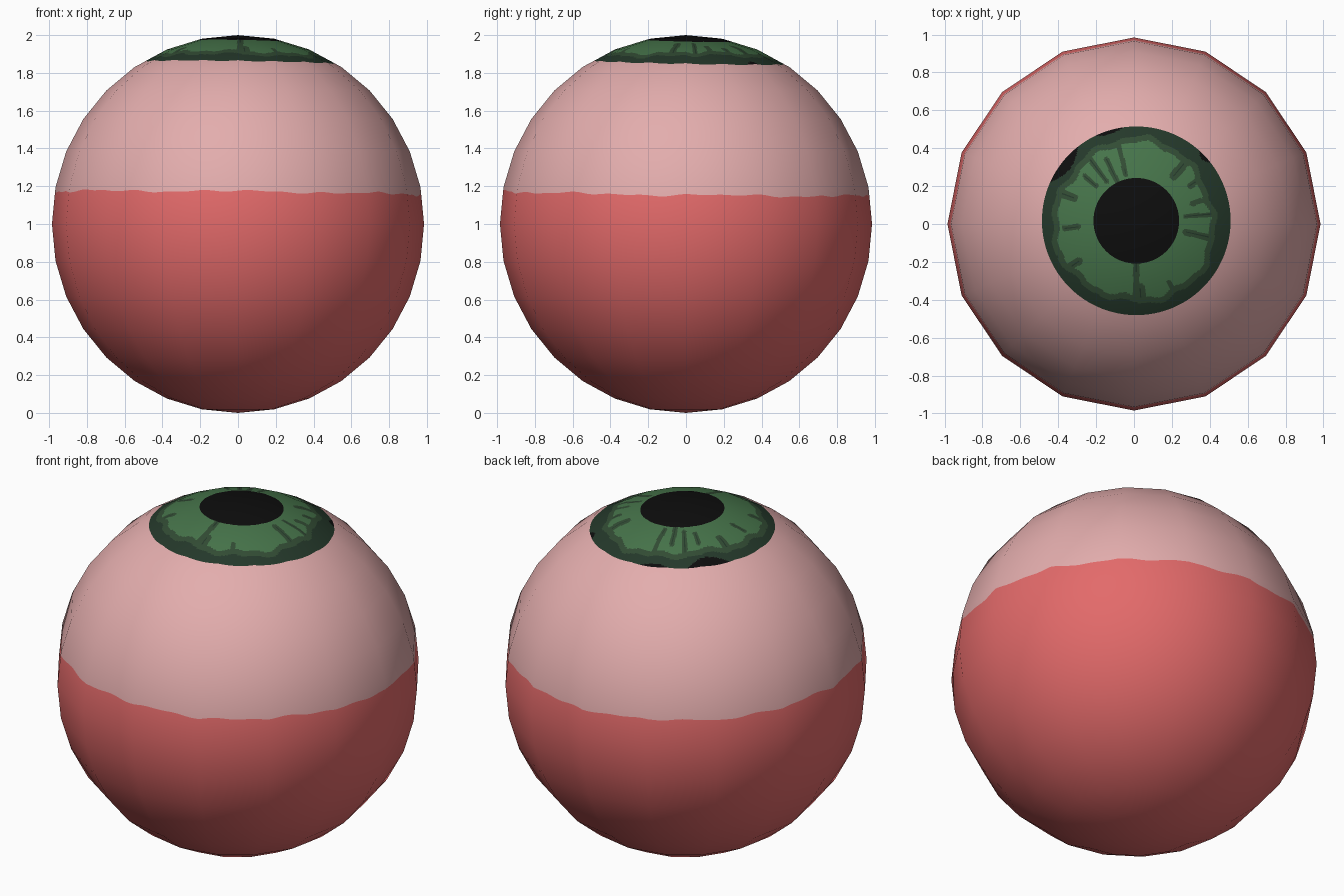
import bpy
import math
from mathutils import Vector

if "Cube" in bpy.data.objects:
    bpy.data.objects.remove(bpy.data.objects["Cube"])

SEG = 16                    # sides and rings of the low-poly ball
STEP = 2 * math.pi / SEG
RAD = 0.985                 # sideways radius (height radius is 1)
N = 384                     # fine columns, so painted edges stay clean
CX, CY = 0.012, 0.017       # iris centre seen from above
R_PUPIL, R_IRIS = 0.226, 0.498


def lin(c):
    c /= 255
    return c / 12.92 if c <= 0.04045 else ((c + 0.055) / 1.055) ** 2.4


def material(name, rgb):
    m = bpy.data.materials.new(name)
    m.diffuse_color = (*[lin(c) for c in rgb], 1)
    m.use_nodes = True
    m.node_tree.nodes["Principled BSDF"].inputs["Base Color"].default_value = m.diffuse_color
    return m


mats = [material("pupil_black", (13, 13, 13)),
        material("iris_green", (70, 116, 74)),
        material("iris_mid_green", (50, 76, 52)),
        material("iris_dark_green", (36, 56, 42)),
        material("pale_pink", (227, 173, 173)),
        material("flesh_red", (227, 106, 106))]
PUPIL, LIGHT, MID, DARK, PINK, RED = range(6)

# Ball profile: ring radius and height from top to bottom
ring = [(RAD * math.sin(k * math.pi / SEG), 1 + math.cos(k * math.pi / SEG))
        for k in range(SEG + 1)]


def side_factor(a):
    """Radius of the 16-gon at angle a, relative to its corners."""
    return math.cos(STEP / 2) / math.cos(a % STEP - STEP / 2)


def top_point(x, y):
    """Drop (x, y) onto the faceted top half."""
    g = math.hypot(x, y) / side_factor(math.atan2(y, x))
    for (r0, z0), (r1, z1) in zip(ring, ring[1:]):
        if g <= r1:
            return (x, y, z0 + (z1 - z0) * (g - r0) / (r1 - r0))
    return (x, y, 1)


def ring_point(r, z, a):
    r *= side_factor(a)
    return (r * math.cos(a), r * math.sin(a), z)


def flesh_line(a):
    """Wavy height where pink meets red."""
    return (1.162 - 0.009 * math.cos(a) - 0.011 * math.sin(a)
            + 0.004 * math.sin(7 * a) + 0.003 * math.sin(17 * a + 1)
            + 0.003 * math.sin(29 * a + 2))


# Dark spokes in the iris: angle, inner radius, outer radius, half width
spokes = [(-90, 0.20, 0.50, 0.017), (-87, 0.36, 0.50, 0.030),
          (5, 0.26, 0.50, 0.012), (-13, 0.27, 0.50, 0.018),
          (17, 0.31, 0.50, 0.014), (50, 0.31, 0.50, 0.024),
          (33, 0.34, 0.50, 0.016), (103, 0.25, 0.50, 0.013),
          (116, 0.23, 0.36, 0.014), (127, 0.26, 0.50, 0.013),
          (139, 0.28, 0.36, 0.013), (160, 0.35, 0.46, 0.022),
          (186, 0.31, 0.38, 0.016), (215, 0.37, 0.50, 0.02),
          (-62, 0.37, 0.50, 0.014)]
# Black flecks on the rim: angle, half angle, inner radius
flecks = [(142, 14, 0.445), (107, 9, 0.478), (43, 5, 0.475)]


def turn(a, deg):
    return (a - math.radians(deg) + math.pi) % (2 * math.pi) - math.pi


def iris_colour(a, r):
    for deg, half, inner in flecks:
        t = abs(turn(a, deg)) / math.radians(half)
        if t < 1 and r > inner + (R_IRIS - inner) * t * t:
            return PUPIL
    edge = (0.410 + 0.012 * math.sin(3 * a - 2.6) + 0.010 * math.sin(9 * a + 1)
            + 0.006 * math.sin(19 * a))
    edge -= 0.02 * max(0, math.cos(a - math.radians(20)))
    d = (r - edge) / 0.032
    for deg, r0, r1, w in spokes:
        t = turn(a, deg)
        if abs(t) < 1:
            off = math.hypot(r * math.sin(t), max(r0 - r * math.cos(t), 0, r - r1))
            d = max(d, 1.15 * (1 - off / w) if r < edge else d)
    return DARK if d > 1 else MID if d > 0 else LIGHT


angles = [2 * math.pi * j / N for j in range(N)]
rows, kinds = [], []        # kinds[i] colours the band above row i


def add_row(points, kind):
    rows.append(list(points))
    kinds.append(kind)


def add_circle(r, kind):
    add_row((top_point(CX + r * math.cos(a), CY + r * math.sin(a))
             for a in angles), kind)


# Pupil and iris circles
for i in range(1, 11):
    add_circle(R_PUPIL * i / 10, PUPIL)
BANDS = 44
radii = [R_PUPIL + (R_IRIS - R_PUPIL) * i / BANDS for i in range(BANDS + 1)]
for i in range(1, BANDS + 1):
    add_circle(radii[i], ("iris", (radii[i] + radii[i - 1]) / 2))

# Pink upper ball
for k in range(3, 8):
    add_row((ring_point(*ring[k], a) for a in angles), PINK)
(r7, z7), (r8, z8) = ring[7], ring[8]
add_row((ring_point(r8 + (r7 - r8) * (flesh_line(a) - z8) / (z7 - z8),
                    flesh_line(a), a) for a in angles), PINK)

# Red lower ball
for k in range(8, SEG):
    add_row((ring_point(*ring[k], a) for a in angles), RED)

# Join the rows and close both poles
verts = [p for row in rows for p in row]
faces, cols = [], []
for i in range(1, len(rows)):
    for j in range(N):
        n = (j + 1) % N
        u, d = (i - 1) * N, i * N
        faces.append((u + j, d + j, d + n, u + n))
        kind = kinds[i]
        if isinstance(kind, tuple):
            kind = iris_colour(angles[j] + math.pi / N, kind[1])
        cols.append(kind)
top, bottom, last = len(verts), len(verts) + 1, (len(rows) - 1) * N
verts += [top_point(CX, CY), (0, 0, 0)]
for j in range(N):
    n = (j + 1) % N
    faces += [(top, j, n), (bottom, last + n, last + j)]
    cols += [PUPIL, RED]

me = bpy.data.meshes.new("eyeball")
me.from_pydata(verts, [], faces)
for m in mats:
    me.materials.append(m)
me.polygons.foreach_set("material_index", cols)
me.polygons.foreach_set("use_smooth", [True] * len(faces))
me.update()
# Round shading over the faceted outline
me.normals_split_custom_set_from_vertices(
    [tuple(Vector((x, y, z - 1)).normalized()) for x, y, z in verts])
bpy.context.collection.objects.link(bpy.data.objects.new("eyeball", me))
